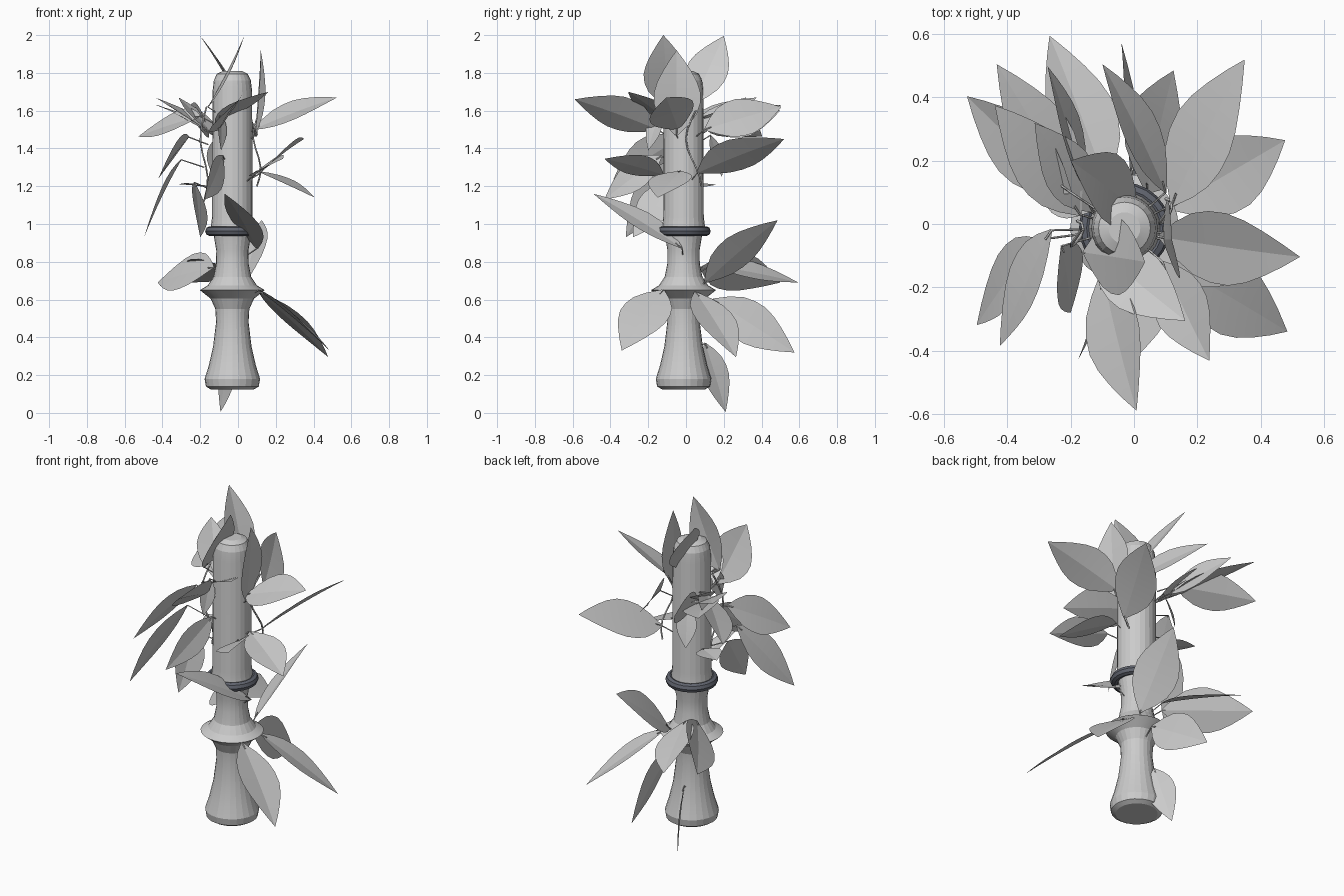
import bpy, bmesh, math
from mathutils import Vector

cube = bpy.data.objects.get("Cube")
if cube:
    bpy.data.objects.remove(cube)

AXIS = Vector((-0.03, -0.013, 0))


def material(name, rgb):
    m = bpy.data.materials.new(name)
    m.use_nodes = True
    m.diffuse_color = (*rgb, 1)
    m.node_tree.nodes["Principled BSDF"].inputs["Base Color"].default_value = (*rgb, 1)
    return m


GREY = material("pale_grey", (0.6, 0.6, 0.6))
SLATE = material("slate", (0.12, 0.13, 0.16))


def finish(name, bm, mat, angle):
    me = bpy.data.meshes.new(name)
    bm.to_mesh(me)
    bm.free()
    me.materials.append(mat)
    ob = bpy.data.objects.new(name, me)
    bpy.context.collection.objects.link(ob)
    bpy.ops.object.select_all(action='DESELECT')
    bpy.context.view_layer.objects.active = ob
    ob.select_set(True)
    bpy.ops.object.shade_smooth_by_angle(angle=math.radians(angle))


def lathe(name, profile, mat, sides=24, closed=False, angle=12):
    """Turn a list of (radius, height) points around the pole axis."""
    bm = bmesh.new()
    rings = []
    for r, z in profile:
        rings.append([bm.verts.new(AXIS + Vector((r * math.cos(a), r * math.sin(a), z)))
                      for a in (math.tau * i / sides for i in range(sides))])
    pairs = list(zip(rings, rings[1:]))
    if closed:
        pairs.append((rings[-1], rings[0]))
    else:
        bm.faces.new(rings[0][::-1])
        bm.faces.new(rings[-1])
    for a, b in pairs:
        for i in range(sides):
            j = (i + 1) % sides
            bm.faces.new((a[i], a[j], b[j], b[i]))
    bmesh.ops.recalc_face_normals(bm, faces=bm.faces)
    finish(name, bm, mat, angle)


# Turned pole: flared foot, middle flange, straight shaft with rounded top
lathe("lower_pole", [(.115, .125), (.14, .14), (.147, .18), (.125, .25), (.102, .35),
                     (.086, .48), (.09, .55), (.115, .605), (.172, .65), (.13, .675),
                     (.1, .72), (.086, .79), (.085, .86), (.1, .95)], GREY)
lathe("upper_shaft", [(.1, .95), (.113, .99), (.107, 1.04), (.105, 1.7),
                      (.098, 1.76), (.082, 1.795), (.05, 1.81)], GREY)
lathe("collar_ring", [(.12 + .024 * math.cos(t), .962 + .026 * math.sin(t))
                      for t in (math.tau * k / 8 for k in range(8))], SLATE,
      closed=True, angle=35)


def tube(name, points, radius):
    cu = bpy.data.curves.new(name, 'CURVE')
    cu.dimensions = '3D'
    cu.bevel_depth = radius
    cu.bevel_resolution = 0
    sp = cu.splines.new('POLY')
    sp.points.add(len(points) - 1)
    for p, co in zip(sp.points, points):
        p.co = (*co, 1)
    cu.materials.append(GREY)
    bpy.context.collection.objects.link(bpy.data.objects.new(name, cu))


# Leaf blade: pointed oval, lightly folded on the midrib and arched
WIDTHS = [.06, .52, .85, .99, 1, .86, .62, .33, 0]


def leaf(name, base, tip, width, normal=(0, 0, 1)):
    base, tip = Vector(base), Vector(tip)
    along = tip - base
    side = along.cross(Vector(normal)).normalized()
    up = side.cross(along).normalized()
    bm = bmesh.new()
    rows = []
    for k, w in enumerate(WIDTHS):
        t = k / (len(WIDTHS) - 1)
        mid = base + along * t + up * (.06 * along.length * t * (1 - t))
        h = width / 2 * w
        if w == 0:
            rows.append([bm.verts.new(mid)] * 5)
            continue
        rows.append([bm.verts.new(mid + side * (h * s) + up * (abs(s) * h * .12))
                     for s in (-1, -.5, 0, .5, 1)])
    for a, b in zip(rows, rows[1:]):
        for i in range(4):
            quad = list(dict.fromkeys((a[i], a[i + 1], b[i + 1], b[i])))
            bm.faces.new(quad)
    finish(name + "_blade", bm, GREY, 12)

    # Thin stalk running back to the pole
    foot = AXIS + (base - AXIS) * .55
    foot.z = base.z - .04
    tube(name + "_stalk", (foot, base, base + along * .08 + up * .008), .0035)


# Lower foliage
leaf("low_left_front", (.11, -.12, .65), (.485, -.34, .33), .26, (.65, 0, .76))
leaf("low_left_back", (.11, .05, .64), (.478, .265, .295), .24)
leaf("low_back", (-.01, .14, .6), (-.04, .574, .32), .23, (1, .2, .15))
leaf("low_back_right", (-.09, .13, .78), (-.267, .595, .69), .23, (.45, 0, .9))
leaf("low_right", (-.13, .08, .77), (-.425, .5, .69), .25, (-.6, -.45, .6))
leaf("mid_back", (.04, .1, .69), (.125, .485, 1.02), .25, (-.55, -.15, .7))
leaf("hanging", (-.06, .1, .37), (-.093, .21, .005), .16, (.82, .57, 0))

# Foliage by the collar
leaf("collar_front", (.1, -.02, .87), (-.07, -.49, 1.16), .2, (.25, -.1, .9))
leaf("collar_left", (.1, -.03, 1.28), (.405, -.15, 1.14), .23)
leaf("collar_right", (-.14, .04, 1.19), (-.31, .15, 1.21), .14, (-.2, .2, .9))
leaf("right_drop", (-.23, -.07, 1.22), (-.2, -.28, .93), .19, (.65, .15, .75))
leaf("right_long", (-.3, -.05, 1.34), (-.497, -.319, .93), .2, (-.85, .1, .4))
leaf("right_front", (-.26, -.02, 1.46), (-.424, -.385, 1.235), .21, (-.8, .2, .5))
leaf("front_low_right", (-.08, -.13, 1.36), (-.178, -.432, 1.13), .16, (.9, -.1, .3))
leaf("front_low_left", (.09, -.12, 1.26), (.238, -.432, 1.345), .2, (-.5, 0, .8))
leaf("back_left", (.12, .06, 1.27), (.35, .52, 1.45), .25, (-.5, .2, .8))
leaf("back_drop", (-.1, .13, 1.47), (-.13, .19, 1.25), .11, (-.57, .82, .2))

# Upper foliage
leaf("left_wide", (.08, -.04, 1.5), (.525, -.104, 1.67), .25, (-.1, -.4, .9))
leaf("back_wide", (.1, .1, 1.5), (-.1, .505, 1.62), .22, (.8, .25, .5))
leaf("back_right_steep", (-.16, .12, 1.5), (-.273, .498, 1.6), .19, (1, 0, .3))
leaf("back_right_high", (-.18, .08, 1.5), (-.434, .505, 1.63), .2, (.3, 0, .9))
leaf("back_right_low", (-.2, .1, 1.57), (-.528, .404, 1.463), .23, (-.3, -.55, .9))
leaf("back_right_mid", (-.17, .03, 1.5), (-.44, .375, 1.67), .2, (.3, 0, .9))
leaf("back_right_small", (-.13, .04, 1.47), (-.314, .319, 1.67), .17, (.3, 0, .9))
leaf("front_wide", (-.1, -.15, 1.5), (.008, -.59, 1.66), .24, (-.7, 0, .7))
leaf("front_left", (-.12, -.08, 1.53), (.162, -.306, 1.7), .2)
leaf("front_drop", (-.09, -.14, 1.59), (-.09, -.2, 1.39), .09, (.8, -.5, 0))
leaf("top_left", (.09, -.05, 1.47), (.12, -.05, 1.92), .25, (.98, .15, 0))
leaf("top_front", (-.16, -.09, 1.62), (.035, -.12, 2.0), .24, (.88, 0, -.47))
leaf("top_right", (.01, .04, 1.64), (-.2, .2, 1.995), .22, (.81, 0, .58))

# Twining twigs that carry the upper foliage
for name, x, y, low, high in [("right_twig", -.18, -.03, 1.12, 1.62),
                              ("left_twig", .1, .04, 1.2, 1.6)]:
    tube(name, [(x + .02 * math.sin(t * 7), y + .04 * math.cos(t * 5), low + (high - low) * t)
                for t in (k / 8 for k in range(9))], .005)
